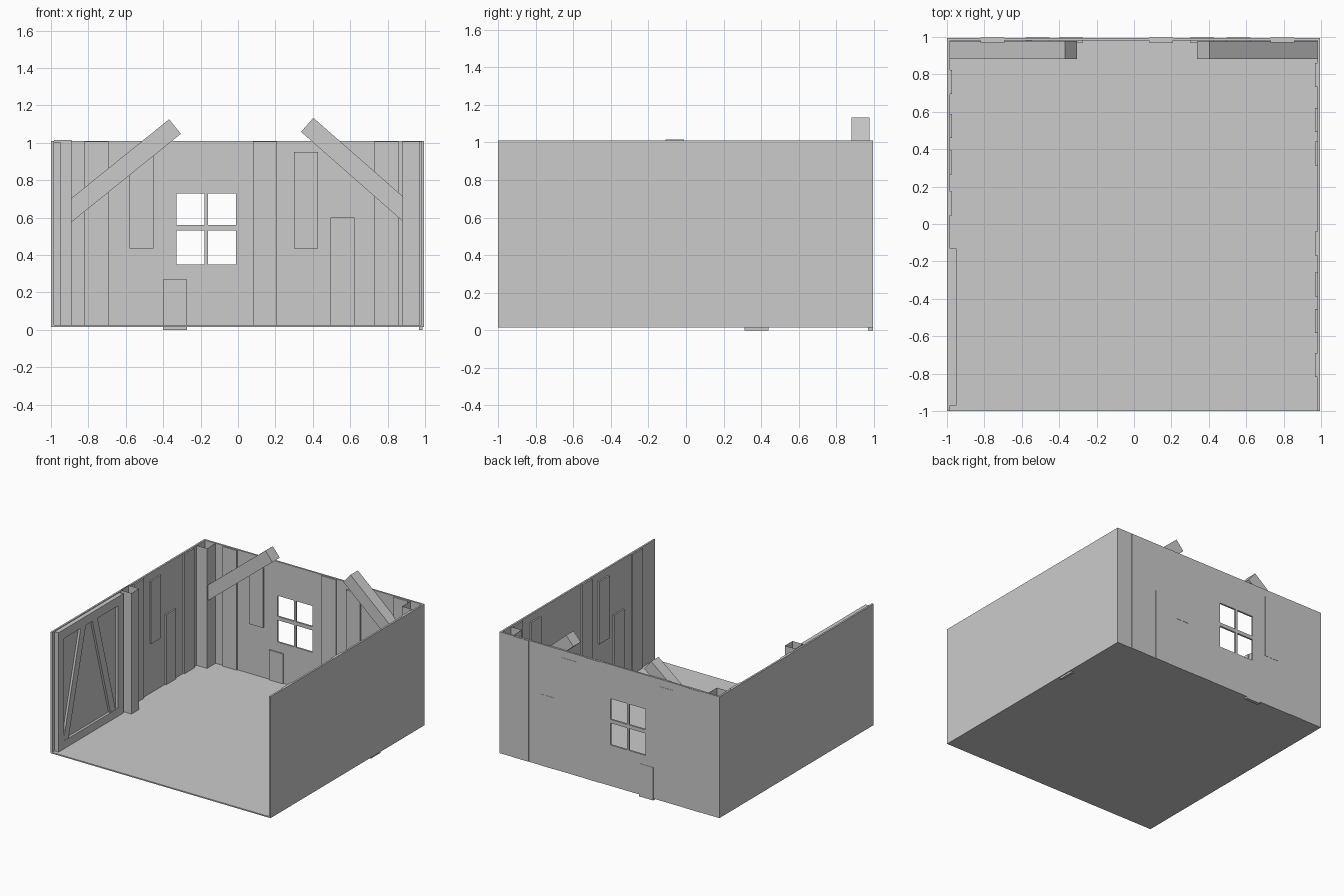
import bpy, bmesh, math
from mathutils import Matrix, Vector

old = bpy.data.objects.get("Cube")
if old:
    bpy.data.objects.remove(old, do_unlink=True)

GREY = (0.6, 0.6, 0.6, 1.0)
grey = bpy.data.materials.new("plain_grey")
grey.use_nodes = True
grey.diffuse_color = GREY
grey.node_tree.nodes["Principled BSDF"].inputs["Base Color"].default_value = GREY


def finish(name, bm):
    mesh = bpy.data.meshes.new(name)
    bm.to_mesh(mesh)
    bm.free()
    mesh.materials.append(grey)
    obj = bpy.data.objects.new(name, mesh)
    bpy.context.collection.objects.link(obj)
    return obj


def box(name, x, y, z, open_top=False):
    """Box from (min, max) pairs."""
    bm = bmesh.new()
    size = [b - a for a, b in (x, y, z)]
    mid = [(a + b) / 2 for a, b in (x, y, z)]
    bmesh.ops.create_cube(bm, size=1, matrix=Matrix.Translation(mid) @ Matrix.Diagonal((*size, 1)))
    if open_top:
        bm.normal_update()
        top = [f for f in bm.faces if f.normal.z > 0.9]
        bmesh.ops.delete(bm, geom=top, context='FACES_ONLY')
    return finish(name, bm)


def bar(name, start, end, width, depth, axis):
    """Straight bar between two points; depth runs along the given axis."""
    start, end = Vector(start), Vector(end)
    along = (end - start).normalized()
    across = along.cross(axis)
    rot = Matrix((along, across, along.cross(across))).transposed().to_4x4()
    bm = bmesh.new()
    bmesh.ops.create_cube(bm, size=1, matrix=Matrix.Translation((start + end) / 2) @ rot
                          @ Matrix.Diagonal(((end - start).length, width, depth, 1)))
    return finish(name, bm)


BASE, TOP = 0.02, 1.01

# Floor and side walls
box("floor", (-1, 0.995), (-1, 0.995), (0.015, 0.025))
box("right_wall", (-1, -0.985), (-1, 0.995), (BASE, TOP))
box("left_wall", (0.98, 0.995), (-1, 0.995), (BASE, TOP))

# Back wall: a panel grid with the four window panes left out
xs = [-1, -0.33, -0.18, -0.16, -0.01, 0.995]
zs = [BASE, 0.35, 0.53, 0.56, 0.73, TOP]
bm = bmesh.new()
grid = [[bm.verts.new((x, 0.995, z)) for z in zs] for x in xs]
for i in range(5):
    for j in range(5):
        if i in (1, 3) and j in (1, 3):
            continue
        bm.faces.new((grid[i][j], grid[i][j + 1], grid[i + 1][j + 1], grid[i + 1][j]))
back = finish("back_wall", bm)
solid = back.modifiers.new("thickness", 'SOLIDIFY')
solid.thickness = 0.015
solid.offset = -1

# Loose planks: the same layout repeats on all three walls
FULL = (0.015, TOP - 0.004)
UPPER, LOWER, STUB = (0.435, 0.95), (0.015, 0.60), (0, 0.27)
layout = [(-0.82, FULL), (-0.58, UPPER), (-0.40, STUB), (0.08, FULL),
          (0.30, UPPER), (0.495, LOWER), (0.73, FULL)]
W = 0.128
for n, (s, z) in enumerate(layout):
    box(f"back_plank_{n}", (s, s + W), (0.97, 0.997), z)
    box(f"left_plank_{n}", (0.968, 0.987), (0.04 - s - W, 0.04 - s), z)
    if s > 0:
        box(f"right_plank_{n}", (-0.992, -0.973), (s - 0.035, s - 0.035 + W), z)

# Hollow posts
box("right_back_post", (-0.985, -0.89), (0.87, 0.978), (BASE, TOP - 0.002), True)
box("left_back_post", (0.88, 0.979), (0.87, 0.978), (BASE, TOP - 0.002), True)
box("door_post", (-0.985, -0.89), (-0.11, -0.01), (BASE, TOP + 0.006), True)

# Slanted roof braces
Y = Vector((0, 1, 0))
bar("right_roof_brace", (-0.955, 0.93, 0.588), (-0.337, 0.93, 1.087), 0.1, 0.096, Y)
bar("left_roof_brace", (0.955, 0.93, 0.582), (0.37, 0.93, 1.096), 0.1, 0.096, Y)

# Door: recessed panel, frame and two slanted braces
x = (-0.99, -0.95)
box("door_panel", (-0.995, -0.97), (-0.965, -0.135), (BASE, 1.0))
for name, y in (("front", (-0.97, -0.90)), ("rear", (-0.20, -0.13))):
    box(f"door_{name}_stile", x, y, (BASE, TOP - 0.006))
for name, z in (("bottom", (BASE, 0.09)), ("top", (0.93, TOP - 0.006))):
    box(f"door_{name}_rail", x, (-0.90, -0.20), z)
X = Vector((1, 0, 0))
bar("door_front_brace", (-0.971, -0.875, 0.07), (-0.971, -0.64, 0.95), 0.065, 0.038, X)
bar("door_rear_brace", (-0.971, -0.255, 0.07), (-0.971, -0.50, 0.95), 0.065, 0.038, X)
